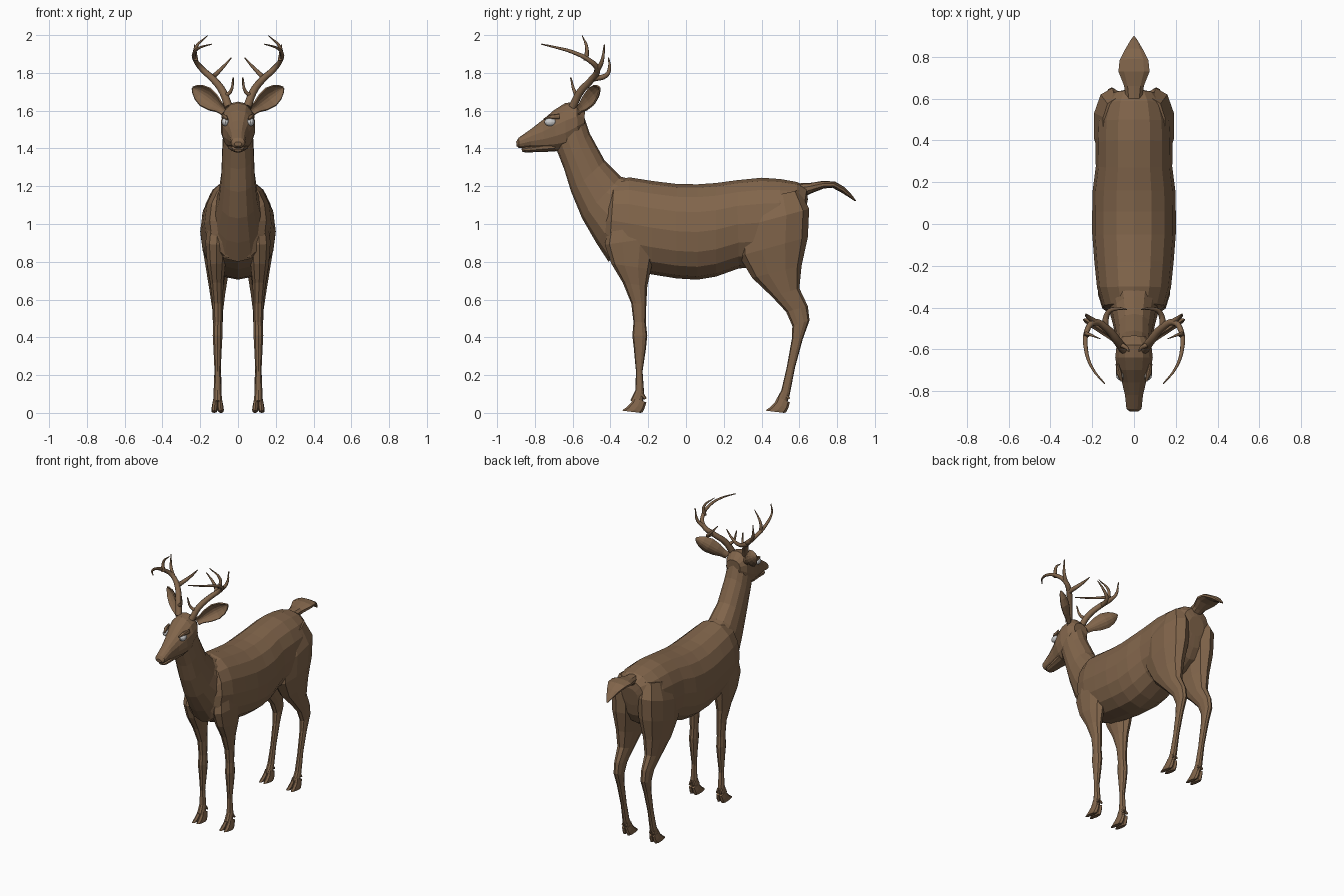
import bpy, bmesh, math
from mathutils import Vector

def material(name, col):
    m = bpy.data.materials.new(name)
    m.diffuse_color = (*col, 1)
    return m

FUR = material("brown_fur", (0.22, 0.13, 0.07))

def finish(name, bm, mat=FUR):
    bmesh.ops.recalc_face_normals(bm, faces=bm.faces)
    me = bpy.data.meshes.new(name)
    bm.to_mesh(me)
    bm.free()
    ob = bpy.data.objects.new(name, me)
    bpy.context.collection.objects.link(ob)
    if mat:
        me.materials.append(mat)
    return ob

def loft(name, rings, n=14, power=2.2):
    """Each ring: (y1, z1, y2, z2, half width, centre x); oval spanning point 1 to 2."""
    bm = bmesh.new()
    loops = []
    for y1, z1, y2, z2, w, cx in rings:
        a, b = Vector((cx, y1, z1)), Vector((cx, y2, z2))
        mid, half = (a + b) / 2, (a - b) / 2
        loop = []
        for i in range(n):
            t = 2 * math.pi * i / n
            c, s = math.cos(t), math.sin(t)
            c = math.copysign(abs(c) ** (2 / power), c)
            s = math.copysign(abs(s) ** (2 / power), s)
            loop.append(bm.verts.new(mid + half * c + Vector((w * s, 0, 0))))
        loops.append(loop)
    for p, q in zip(loops, loops[1:]):
        for i in range(n):
            j = (i + 1) % n
            bm.faces.new((p[i], p[j], q[j], q[i]))
    bm.faces.new(loops[0])
    bm.faces.new(loops[-1])
    return finish(name, bm)

def centred(rings):
    return [(*r, 0) for r in rings]

def horn(name, pts, r0, r1, side):
    """Tapered tube along a smooth path."""
    cu = bpy.data.curves.new(name, 'CURVE')
    cu.dimensions = '3D'
    cu.bevel_depth, cu.bevel_resolution, cu.resolution_u = 1, 2, 4
    cu.use_fill_caps = True
    sp = cu.splines.new('BEZIER')
    sp.bezier_points.add(len(pts) - 1)
    for i, (bp, p) in enumerate(zip(sp.bezier_points, pts)):
        bp.co = (p[0] * side, p[1], p[2])
        bp.handle_left_type = bp.handle_right_type = 'AUTO'
        f = i / (len(pts) - 1)
        bp.radius = r0 + (r1 - r0) * f ** 1.3
    cu.materials.append(FUR)
    ob = bpy.data.objects.new(name, cu)
    bpy.context.collection.objects.link(ob)
    bpy.ops.object.select_all(action='DESELECT')
    ob.select_set(True)
    bpy.context.view_layer.objects.active = ob
    bpy.ops.object.convert(target='MESH')

# Torso
loft("torso", centred([
    (-.43, 1.12, -.45, .90, .09), (-.38, 1.23, -.41, .81, .15), (-.30, 1.247, -.31, .76, .177),
    (-.18, 1.228, -.18, .733, .19), (-.05, 1.212, -.05, .712, .20), (.06, 1.21, .06, .705, .20),
    (.16, 1.217, .16, .722, .198), (.27, 1.232, .28, .765, .183), (.40, 1.245, .38, .77, .185),
    (.50, 1.238, .48, .80, .18), (.59, 1.222, .56, .85, .155), (.64, 1.19, .60, .92, .11),
    (.645, 1.13, .62, 1.0, .06)]), 16)

# Neck and chest
loft("neck", centred([
    (-.55, 1.60, -.69, 1.405, .078), (-.51, 1.48, -.645, 1.29, .085), (-.43, 1.335, -.608, 1.17, .09),
    (-.345, 1.25, -.55, 1.03, .105), (-.24, 1.225, -.475, .90, .13), (-.15, 1.18, -.41, .80, .15)]), 14)

# Head, jaw
loft("head", centred([
    (-.899, 1.435, -.897, 1.412, .02), (-.886, 1.457, -.884, 1.402, .037), (-.82, 1.503, -.82, 1.40, .044),
    (-.76, 1.55, -.745, 1.39, .06), (-.70, 1.602, -.685, 1.385, .083), (-.64, 1.64, -.635, 1.39, .092),
    (-.58, 1.648, -.57, 1.44, .084), (-.535, 1.60, -.54, 1.5, .055)]), 14)
loft("jaw", centred([
    (-.872, 1.398, -.866, 1.382, .02), (-.855, 1.41, -.845, 1.378, .032),
    (-.79, 1.42, -.77, 1.382, .04), (-.70, 1.44, -.69, 1.383, .055)]), 10)

# Tail
loft("tail", centred([
    (.59, 1.215, .62, 1.14, .04), (.66, 1.218, .67, 1.165, .05), (.73, 1.229, .73, 1.188, .078),
    (.79, 1.224, .775, 1.192, .072), (.84, 1.195, .825, 1.165, .045), (.88, 1.152, .868, 1.138, .02),
    (.90, 1.124, .895, 1.12, .004)]), 10)

FRONT_LEG = [
    (-.40, 1.04, -.20, 1.06, .05, .105), (-.43, .89, -.15, .93, .062, .113), (-.395, .79, -.185, .76, .05, .115),
    (-.335, .69, -.205, .67, .036, .112), (-.29, .58, -.21, .58, .029, .107), (-.278, .48, -.213, .48, .025, .107),
    (-.284, .41, -.205, .41, .027, .108), (-.276, .34, -.212, .34, .023, .108), (-.265, .22, -.23, .22, .017, .108),
    (-.268, .12, -.222, .11, .022, .108), (-.295, .065, -.228, .05, .024, .108)]
HIND_LEG = [
    (.33, 1.12, .60, 1.18, .06, .09), (.285, .98, .652, 1.08, .092, .103), (.28, .83, .645, .93, .085, .105),
    (.35, .715, .612, .78, .06, .108), (.455, .615, .60, .66, .042, .108), (.53, .535, .645, .565, .03, .107),
    (.563, .46, .654, .49, .027, .107), (.56, .39, .618, .39, .022, .107), (.533, .24, .577, .24, .018, .107),
    (.505, .12, .55, .10, .022, .108), (.475, .065, .535, .05, .024, .108)]
# Toe outline relative to the leg's hoof position
TOE = [(-.045, .085, .02, .055, .012), (-.06, .055, .01, .022, .016),
       (-.085, .03, .0, .004, .017), (-.11, .012, -.01, 0, .014)]

# Antler paths (positive x side): path, start radius, tip radius
ANTLER = {
    "beam": ([(.05, -.60, 1.62), (.08, -.56, 1.70), (.13, -.50, 1.765), (.19, -.47, 1.82), (.225, -.51, 1.865),
              (.23, -.60, 1.91), (.20, -.69, 1.935), (.14, -.765, 1.952)], .022, .003),
    "brow_tine": ([(.07, -.575, 1.68), (.04, -.59, 1.70), (.025, -.61, 1.775)], .013, .004),
    "inner_tine": ([(.14, -.49, 1.77), (.125, -.425, 1.785), (.08, -.405, 1.83), (.035, -.41, 1.88)], .016, .003),
    "rear_tine": ([(.185, -.47, 1.815), (.22, -.445, 1.86), (.23, -.432, 1.95)], .015, .003),
    "top_tine": ([(.225, -.53, 1.865), (.225, -.525, 1.93), (.16, -.55, 1.998)], .014, .002)}

def ear(name, side):
    """Cupped leaf, opening forward and outward."""
    base, tip = Vector((.075, -.575, 1.60)), Vector((.242, -.46, 1.722))
    axis = (tip - base).normalized()
    face = Vector((.35, -.85, .0))
    face = (face - axis * face.dot(axis)).normalized()
    wide = axis.cross(face)
    bm = bmesh.new()
    rows = []
    for t, w in ((0, .024), (.15, .028), (.35, .045), (.6, .054), (.8, .042), (.93, .022), (1, .004)):
        row = []
        for k in range(7):
            s = k / 3 - 1
            p = base.lerp(tip, t) + wide * s * w - face * (1 - s * s) * w * .6
            row.append(bm.verts.new((p.x * side, p.y, p.z)))
        rows.append(row)
    for p, q in zip(rows, rows[1:]):
        for k in range(6):
            bm.faces.new((p[k], p[k + 1], q[k + 1], q[k]))
    ob = finish(name, bm)
    mod = ob.modifiers.new("thickness", 'SOLIDIFY')
    mod.thickness, mod.offset = .008, 0

for side, tag in ((1, "left"), (-1, "right")):
    # Legs with split hooves and dew claws
    for part, rings, hy in (("front", FRONT_LEG, -.23), ("hind", HIND_LEG, .53)):
        loft(f"{tag}_{part}_leg", [(*r[:5], r[5] * side) for r in rings], 10)
        for k in (-1, 1):
            loft(f"{tag}_{part}_toe",
                 [(hy + a, b, hy + c, d, w, side * .108 + k * (.012 + .002 * i))
                  for i, (a, b, c, d, w) in enumerate(TOE)], 8)
            loft(f"{tag}_{part}_dew_claw",
                 [(hy - .02, .10, hy + .005, .105, .008, side * .108 + k * .013),
                  (hy + .01, .07, hy + .022, .078, .005, side * .108 + k * .015)], 6)
    # Ears and antlers
    ear(f"{tag}_ear", side)
    for part, (pts, r0, r1) in ANTLER.items():
        horn(f"{tag}_antler_{part}", pts, r0, r1, side)
    # Eyes
    bm = bmesh.new()
    bmesh.ops.create_uvsphere(bm, u_segments=14, v_segments=10, radius=.026)
    for v in bm.verts:
        v.co = Vector((v.co.x * .8 + .066 * side, v.co.y * 1.2 - .718, v.co.z * .85 + 1.54))
    finish(f"{tag}_eye", bm, None)
    # Brow ridge over each eye
    loft(f"{tag}_brow", [(-.755, 1.558, -.75, 1.55, .006, .058 * side), (-.72, 1.578, -.715, 1.555, .014, .07 * side),
                         (-.67, 1.585, -.67, 1.555, .008, .08 * side)], 8)
